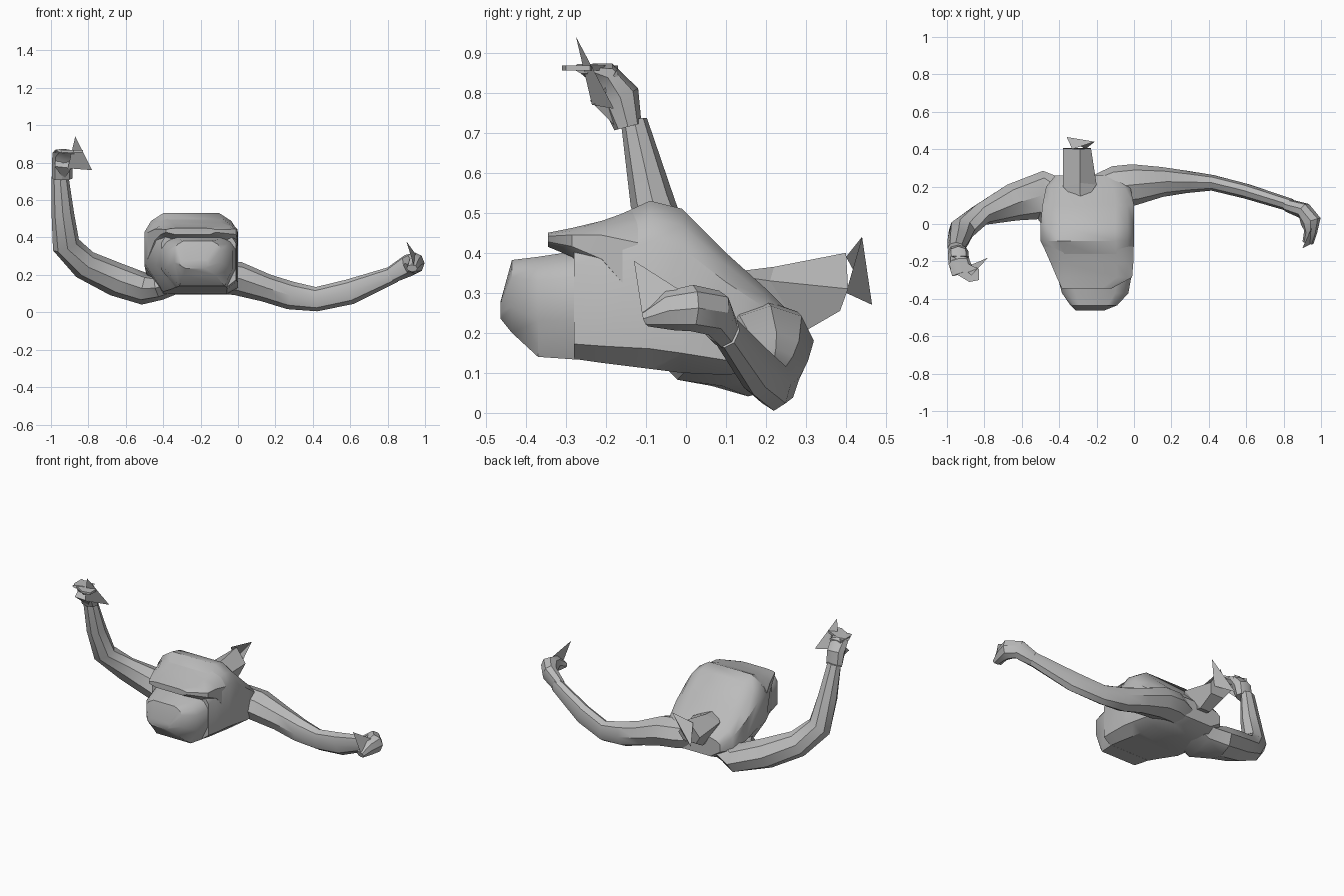
import bpy, math
from mathutils import Vector

if "Cube" in bpy.data.objects:
    bpy.data.objects.remove(bpy.data.objects["Cube"], do_unlink=True)

grey = bpy.data.materials.new("plain grey")
grey.use_nodes = True
COLOUR = (0.5, 0.5, 0.5, 1)
grey.diffuse_color = COLOUR
grey.node_tree.nodes["Principled BSDF"].inputs["Base Color"].default_value = COLOUR


def make(name, verts, faces, angle=28):
    mesh = bpy.data.meshes.new(name)
    mesh.from_pydata(verts, [], faces)
    mesh.materials.append(grey)
    obj = bpy.data.objects.new(name, mesh)
    bpy.context.collection.objects.link(obj)
    bpy.ops.object.select_all(action="DESELECT")
    obj.select_set(True)
    bpy.context.view_layer.objects.active = obj
    bpy.ops.object.mode_set(mode="EDIT")
    bpy.ops.mesh.select_all(action="SELECT")
    bpy.ops.mesh.normals_make_consistent(inside=False)
    bpy.ops.object.mode_set(mode="OBJECT")
    bpy.ops.object.shade_smooth_by_angle(angle=math.radians(angle))


def bridge(name, rings, angle=28):
    """Skin a row of rings and cap both ends."""
    n = len(rings[0])
    verts = [p for r in rings for p in r]
    faces = [(k * n + i, k * n + (i + 1) % n, (k + 1) * n + (i + 1) % n, (k + 1) * n + i)
             for k in range(len(rings) - 1) for i in range(n)]
    faces += [tuple(range(n)), tuple(range(len(verts) - n, len(verts)))]
    make(name, verts, faces, angle)


def hull(name, stations, low, angle=38):
    """Chamfered box; stations are y, left x, right x, bottom z, top z."""
    section = [(.2, 0), (.88, 0), (1, low), (1, .76), (.93, .9), (.80, 1),
               (.20, 1), (.07, .9), (0, .76), (0, .36)]
    bridge(name, [[(a + (b - a) * u, y, lo + (hi - lo) * v) for u, v in section]
                  for y, a, b, lo, hi in stations], angle)


def limb(name, path, ref, sides=8):
    """Path points are x, y, z, radius along ref, radius across it."""
    pts = [Vector(p[:3]) for p in path]
    rings = []
    for i, p in enumerate(path):
        t = (pts[min(i + 1, len(pts) - 1)] - pts[max(i - 1, 0)]).normalized()
        u = (Vector(ref) - t * t.dot(Vector(ref))).normalized()
        v = t.cross(u)
        rings.append([pts[i] + u * p[3] * math.cos(a) + v * p[4] * math.sin(a)
                      for a in (math.tau * k / sides for k in range(sides))])
    bridge(name, rings, 35)


# Head and torso
hull("torso", [
    (-.28, -.41, -.012, .135, .445), (-.21, -.44, -.005, .125, .475),
    (-.09, -.50, 0, .11, .53), (-.01, -.50, 0, .10, .51),
    (.10, -.49, 0, .095, .40), (.20, -.47, -.02, .105, .31),
    (.26, -.42, -.08, .13, .25)], .12)
hull("jaw", [
    (-.463, -.31, -.16, .235, .28), (-.435, -.34, -.09, .20, .382),
    (-.37, -.385, -.03, .14, .39), (-.27, -.412, -.012, .133, .405)], .36)
hull("brow", [
    (-.345, -.385, -.12, .415, .45), (-.285, -.413, -.01, .39, .462),
    (-.21, -.445, -.004, .33, .48), (-.12, -.485, -.002, .15, .512)], .36)

# Raised right arm
limb("right_arm", [
    (-.28, .12, .18, .12, .06), (-.42, .09, .135, .16, .07), (-.50, .155, .125, .13, .085),
    (-.65, .115, .175, .10, .09), (-.82, .05, .255, .06, .08),
    (-.92, -.03, .36, .06, .075), (-.937, -.085, .53, .055, .06),
    (-.952, -.13, .73, .033, .045)], (0, 1, 0))
limb("right_hand", [
    (-.94, -.145, .715, .055, .035), (-.94, -.165, .79, .055, .05),
    (-.935, -.205, .845, .058, .035), (-.915, -.26, .86, .06, .012)], (1, 0, 0))
bridge("right_fingers", [
    [(-.98, -.17, z), (-.98, -.25, z), (-.88, -.31, z), (-.83, -.30, z), (-.83, -.24, z)]
    for z in (.855, .868)])
make("right_palm", [(-.98, -.24, .78), (-.89, -.23, .77), (-.89, -.17, .86),
                    (-.97, -.17, .86), (-.93, -.17, .71)],
     [(0, 1, 2, 3), (0, 1, 4), (1, 2, 4), (2, 3, 4), (3, 0, 4)])
make("right_thumb", [(-.87, -.275, .94), (-.78, -.18, .76), (-.91, -.235, .77)], [(0, 1, 2)])

# Lowered left arm
limb("left_arm", [
    (-.25, .17, .19, .08, .07), (-.10, .20, .19, .09, .11), (0, .21, .18, .09, .11),
    (.15, .225, .13, .075, .08), (.28, .225, .09, .075, .06), (.42, .22, .07, .065, .042),
    (.60, .175, .11, .068, .04), (.84, .10, .205, .045, .035)], (0, 0, 1))
limb("left_hand", [
    (.82, .10, .20, .045, .035), (.91, .07, .25, .06, .045),
    (.945, .015, .262, .058, .055), (.945, -.04, .255, .05, .035),
    (.93, -.10, .235, .02, .03)], (0, 0, 1))
make("left_thumb", [(.90, -.13, .38), (.95, -.02, .31), (.94, -.11, .25)], [(0, 1, 2)])

# Flared tail and its end fin
bridge("tail", [
    [(-.285, .10, .35), (-.25, .14, .34), (-.25, .18, .22), (-.32, .18, .22), (-.32, .14, .34)],
    [(-.29, .22, .365), (-.20, .21, .33), (-.25, .29, .20), (-.32, .29, .20), (-.38, .20, .33)],
    [(-.29, .40, .40), (-.23, .405, .31), (-.25, .385, .255), (-.34, .385, .255), (-.38, .405, .31)]],
    10)
make("tail_fin", [(-.33, .40, .39), (-.21, .44, .44), (-.36, .465, .27), (-.26, .40, .30)],
     [(0, 1, 2), (1, 2, 3)])
